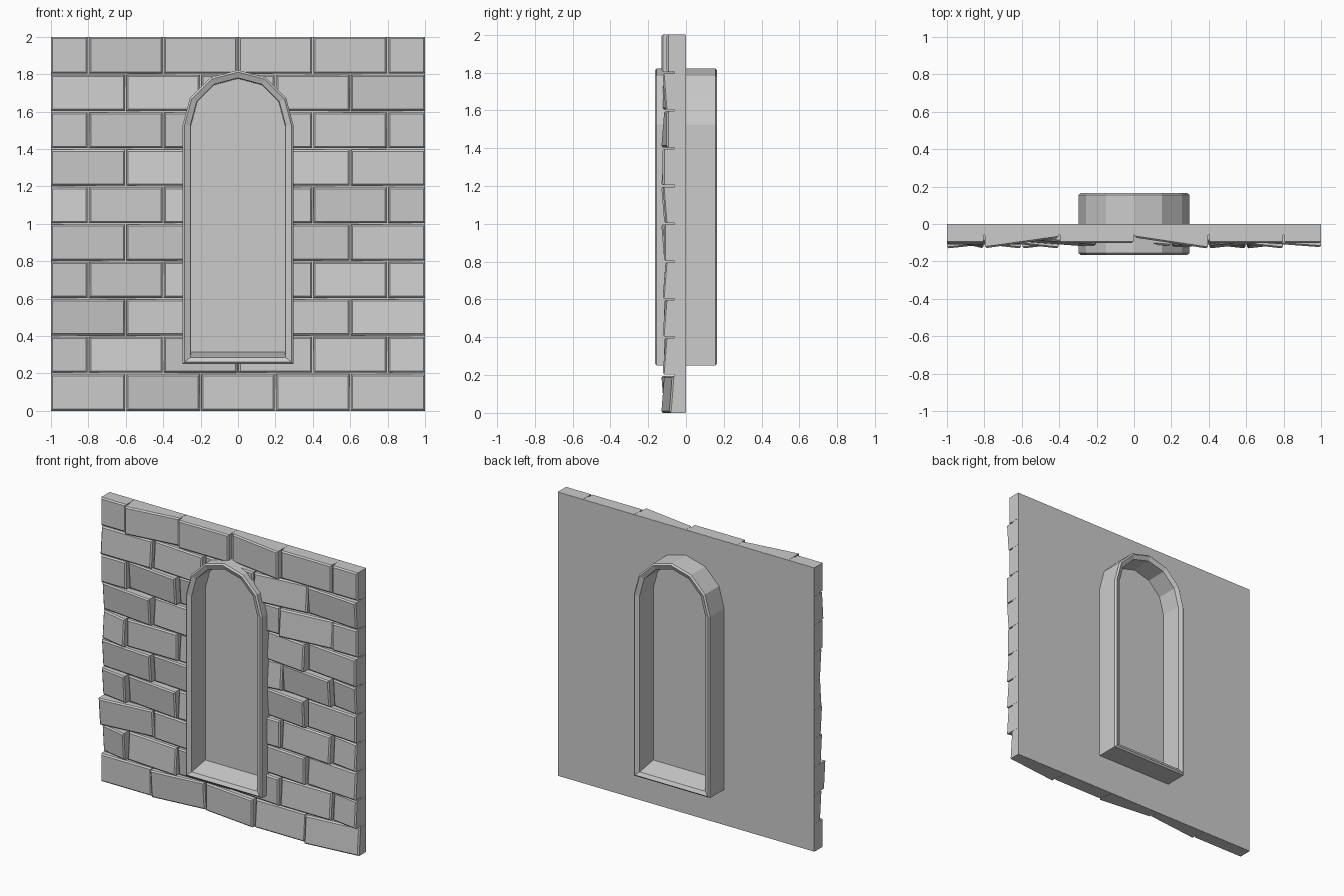
import bpy, bmesh, math, random

if "Cube" in bpy.data.objects:
    bpy.data.objects.remove(bpy.data.objects["Cube"])
random.seed(4)


def new_object(name, bm):
    bmesh.ops.recalc_face_normals(bm, faces=bm.faces)
    me = bpy.data.meshes.new(name)
    bm.to_mesh(me)
    bm.free()
    ob = bpy.data.objects.new(name, me)
    bpy.context.collection.objects.link(ob)
    return ob


def arch(d, b, y):
    """Arched outline at depth y: inset d on sides and arch, b on the sill."""
    r = 0.297 - d
    pts = [(-r, y, 0.25 + b), (r, y, 0.25 + b)]
    for i in range(7):
        a = math.pi * i / 6
        pts.append((r * math.cos(a), y, 1.525 + r * math.sin(a)))
    return pts


def loft(name, rings, closed):
    """Bridge outlines in order; close into a tube or cap both ends."""
    bm = bmesh.new()
    loops = [[bm.verts.new(p) for p in ring] for ring in rings]
    n = len(loops)
    for i in range(n if closed else n - 1):
        a, b = loops[i], loops[(i + 1) % n]
        for j in range(len(a)):
            k = (j + 1) % len(a)
            bm.faces.new((a[j], a[k], b[k], b[j]))
    if not closed:
        bm.faces.new(loops[0])
        bm.faces.new(loops[-1])
    return new_object(name, bm)


def brick(bm, x0, x1, z0, z1, depth, tx, tz):
    """Block from the back plane with a tilted, chamfered front face."""
    gx0, gx1 = x0 + (0.004 if x0 > -1 else 0), x1 - (0.004 if x1 < 1 else 0)
    gz0, gz1 = z0 + (0.004 if z0 > 0 else 0), z1 - (0.004 if z1 < 1.99 else 0)
    cx, cz = (x0 + x1) / 2, (z0 + z1) / 2
    loops = []
    for inset, lift in ((0, None), (0, 0.009), (0.009, 0)):
        loop = []
        for sx, sz in ((0, 0), (1, 0), (1, 1), (0, 1)):
            x = gx1 - inset if sx else gx0 + inset
            z = gz1 - inset if sz else gz0 + inset
            y = -0.002 if lift is None else (
                -depth + lift - tx * (x - cx) / (x1 - x0) * 2 - tz * (z - cz) / 0.1)
            loop.append(bm.verts.new((x, y, z)))
        loops.append(loop)
    for a, b in zip(loops, loops[1:]):
        for j in range(4):
            k = (j + 1) % 4
            bm.faces.new((a[j], a[k], b[k], b[j]))
    bm.faces.new(loops[0])
    bm.faces.new(loops[-1])


# Brick courses, alternate rows shifted half a brick
bm = bmesh.new()
top_tilt = [0, -0.028, 0, 0.03, 0, 0]
for row in range(10):
    start = -1.0 if row % 2 == 0 else -1.2
    for i in range(5 + row % 2):
        x0 = max(-1, start + 0.4 * i)
        x1 = min(1, start + 0.4 * (i + 1))
        tx = random.choice((-0.022, 0, 0.015, 0.022))
        tz = random.choice((-0.008, 0, 0.008))
        depth = 0.102
        if row == 9:
            tx, tz = top_tilt[i], 0
        brick(bm, x0, x1, 0.2 * row, 0.2 * (row + 1), depth, tx, tz)
bricks = new_object("bricks", bm)

# Mortar slab behind the bricks
bm = bmesh.new()
bmesh.ops.create_cube(bm, size=1)
for v in bm.verts:
    v.co = (v.co.x * 1.998, v.co.y * 0.06 - 0.03, v.co.z * 1.998 + 1)
slab = new_object("wall_slab", bm)

# Window opening
cutter = loft("opening_cutter", [arch(0.02, 0.02, -0.4), arch(0.02, 0.02, 0.4)], False)
cutter.hide_render = True
for ob in (bricks, slab):
    mod = ob.modifiers.new("opening", 'BOOLEAN')
    mod.operation = 'DIFFERENCE'
    mod.solver = 'EXACT'
    mod.object = cutter
    bpy.context.view_layer.objects.active = ob
    with bpy.context.temp_override(object=ob, active_object=ob):
        bpy.ops.object.modifier_apply(modifier=mod.name)
bpy.data.objects.remove(cutter)

# Arched window frame, same profile front and back
half = [(0, 0, -0.155), (0.011, 0.011, -0.165), (0.042, 0.035, -0.152), (0.046, 0.064, -0.006)]
profile = half + [(d, b, -y) for d, b, y in reversed(half)]
loft("window_frame", [arch(*p) for p in profile], True)

# Pane
loft("window_pane", [arch(0.04, 0.05, -0.005), arch(0.04, 0.05, 0.005)], False)
